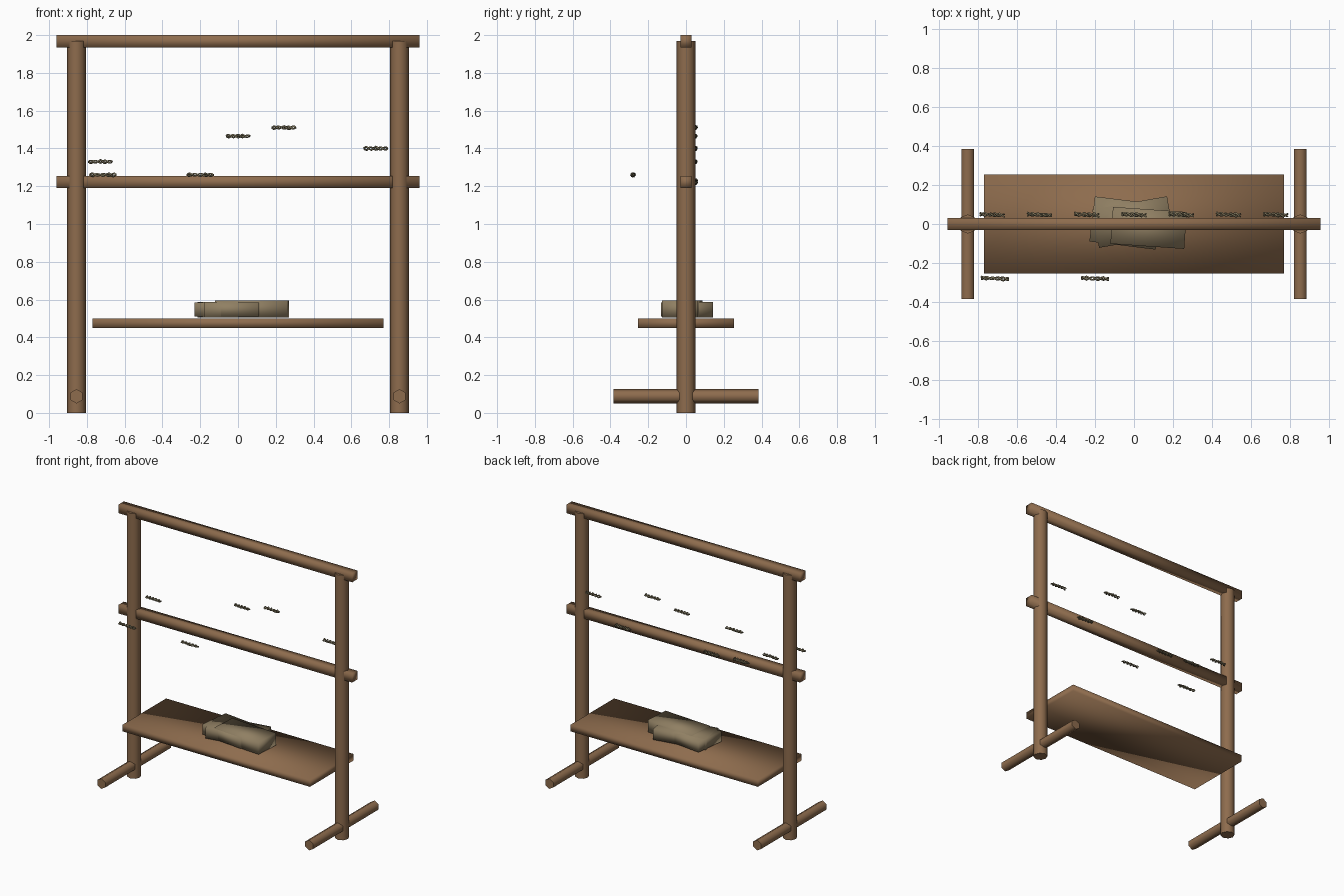
import bpy
import math
import random
from mathutils import Vector

random.seed(4)
start = bpy.data.objects.get("Cube")
if start:
    bpy.data.objects.remove(start, do_unlink=True)


def material(name, color):
    m = bpy.data.materials.new(name)
    m.use_nodes = True
    m.diffuse_color = (*color, 1)
    m.node_tree.nodes["Principled BSDF"].inputs["Base Color"].default_value = (*color, 1)
    return m


wood = material("brown wood", (0.27, 0.15, 0.075))
cloth = material("folded cloth", (0.28, 0.215, 0.125))
twine = material("dry twine", (0.21, 0.18, 0.105))


def finish(name, mat):
    ob = bpy.context.object
    ob.name = name
    ob.data.materials.append(mat)
    bpy.ops.object.transform_apply(location=False, rotation=False, scale=True)
    bpy.ops.object.shade_smooth()
    return ob


def box(name, size, loc, mat, turn=0):
    bpy.ops.mesh.primitive_cube_add(size=1, location=loc, rotation=(0, 0, math.radians(turn)))
    bpy.context.object.scale = size
    return finish(name, mat)


def pole(name, sides, radius, length, loc, rot=(0, 0, 0)):
    bpy.ops.mesh.primitive_cylinder_add(vertices=sides, radius=radius, depth=length,
                                        location=loc, rotation=rot)
    finish(name, wood)
    bpy.ops.object.shade_smooth_by_angle(angle=math.radians(62))


# Upright posts and their crossing feet
for side, label in ((1, "left"), (-1, "right")):
    pole(label + "_post", 8, 0.049, 1.97, (side * 0.855, 0, 0.985))
    pole(label + "_foot", 6, 0.038, 0.77, (side * 0.855, 0, 0.088), (math.pi / 2, 0, 0))

# Horizontal rails and shelf
box("top_rail", (1.92, 0.06, 0.065), (0, 0, 1.9675), wood)
box("middle_rail", (1.92, 0.06, 0.065), (0, 0, 1.222), wood)
box("shelf", (1.54, 0.51, 0.05), (0, 0, 0.475), wood)

# Pile of folded cloth on the shelf
box("cloth_left", (0.343, 0.233, 0.075), (-0.045, 0.005, 0.548), cloth, -7)
box("cloth_middle", (0.39, 0.2, 0.08), (-0.005, 0.01, 0.546), cloth, 10)
box("cloth_right", (0.38, 0.19, 0.09), (0.075, -0.02, 0.55), cloth, -4)


# Small twisted hanks, each two crumpled strands wound round each other
def hank(name, loc, length):
    curve = bpy.data.curves.new(name, "CURVE")
    curve.dimensions = "3D"
    curve.bevel_depth = 0.006
    curve.bevel_resolution = 0
    curve.use_fill_caps = True
    curve.materials.append(twine)
    steps = 16
    for phase in (0, math.pi):
        spline = curve.splines.new("POLY")
        spline.points.add(steps)
        for i, p in enumerate(spline.points):
            t = i / steps
            a = t * math.tau * 2.5 + phase
            r = 0.007 + random.uniform(-0.002, 0.002)
            p.co = (*Vector(((t - 0.5) * length, r * math.cos(a) - 0.006 * (t - 0.5),
                             r * math.sin(a))), 1)
            p.radius = random.uniform(0.75, 1.1)
    ob = bpy.data.objects.new(name, curve)
    ob.location = loc
    bpy.context.collection.objects.link(ob)


# Row behind the rail, hanging at different heights
for i, z in enumerate((1.33, 1.23, 1.22, 1.465, 1.22, 1.22, 1.4)):
    height = 1.51 if i == 4 else z
    hank("back_hank_%d" % (i + 1), ((i - 3) * 0.243, 0.048, height), 0.125)

# Pair in front
for i, x in enumerate((-0.715, -0.2)):
    hank("front_hank_%d" % (i + 1), (x, -0.28, 1.26), 0.14)
